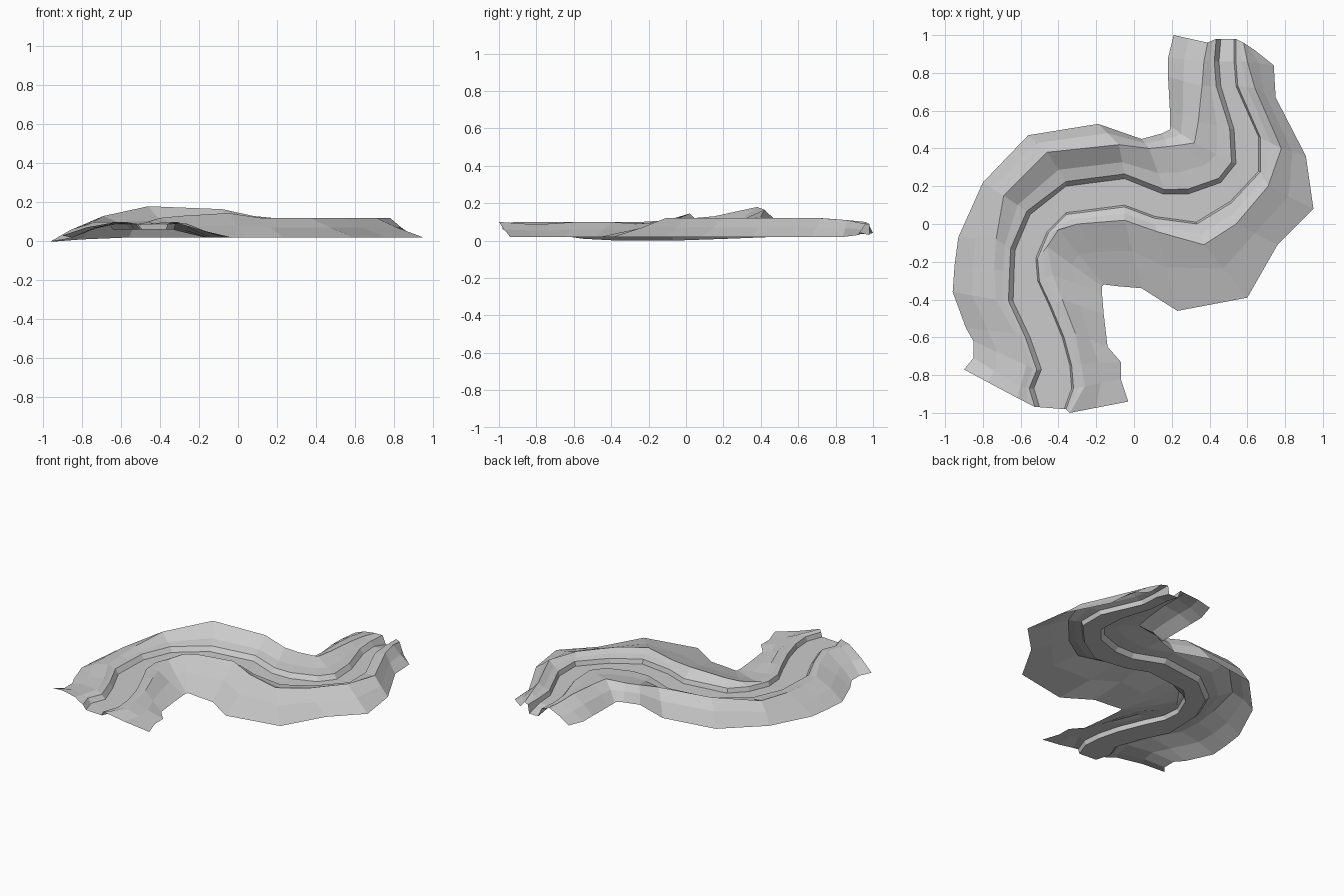
import bpy
import bmesh
from mathutils import Vector

old_cube = bpy.data.objects.get("Cube")
if old_cube:
    bpy.data.objects.remove(old_cube, do_unlink=True)

LIP_HEIGHT = 0.09
BED_HEIGHT = 0.06


def rail(points, height=0.0):
    """Turn plan points in hundredths into vectors; height is used if none is given."""
    result = []
    for point in points:
        z = point[2] / 100 if len(point) > 2 else height
        result.append(Vector((point[0] / 100, point[1] / 100, z)))
    return result


def between(start_rail, end_rail, across, rise):
    """Rail between two others, with separate blends in plan and in height."""
    result = []
    for start, end in zip(start_rail, end_rail):
        point = start.lerp(end, across)
        point.z = start.z + (end.z - start.z) * rise
        result.append(point)
    return result


def widened(inner_rail, opposite_rail, distance, height):
    """Rail pushed away from the opposite bank, at the lip height."""
    result = []
    for inner, opposite in zip(inner_rail, opposite_rail):
        direction = inner - opposite
        direction.z = 0
        point = inner + direction.normalized() * distance
        point.z = height
        result.append(point)
    return result


def loft(name, rails, material):
    """Join neighbouring rails with flat quads into one open sheet."""
    mesh = bpy.data.meshes.new(name)
    bm = bmesh.new()
    rows = [[bm.verts.new(point) for point in points] for points in rails]
    for row, following in zip(rows, rows[1:]):
        for i in range(len(row) - 1):
            bm.faces.new((row[i], following[i], following[i + 1], row[i + 1]))
    bm.normal_update()
    bm.to_mesh(mesh)
    bm.free()
    mesh.materials.append(material)
    obj = bpy.data.objects.new(name, mesh)
    bpy.context.collection.objects.link(obj)
    return obj


# Plain grey ground colour
grey = bpy.data.materials.new("plain_grey")
grey.use_nodes = True
colour = (0.6, 0.6, 0.6, 1)
grey.diffuse_color = colour
grey.node_tree.nodes["Principled BSDF"].inputs["Base Color"].default_value = colour

# Outer foot and crest of the left bank, from the front end to the back end
left_foot = rail([
    (-90, -77, 3), (-85, -71, 2), (-85, -62, 2), (-89, -55, 1), (-96, -36, 0),
    (-95, -22, 0), (-93, -7, 0), (-80, 22, 1), (-56, 47, 2), (-19, 53, 2),
    (4, 45, 2), (15, 48, 2), (19, 50, 2), (19, 52, 2), (19, 60, 2),
    (18, 78, 3), (18, 88, 3), (21, 100, 4)])
left_crest = rail([
    (-62, -92, 10), (-60, -86, 10), (-57, -75, 10), (-63, -58, 10), (-73, -40, 10),
    (-74, -24, 10), (-73, -8, 11), (-69, 15, 13), (-46, 38, 18), (-8, 42, 16.5),
    (8, 40, 13), (18, 41, 12), (26, 42, 12), (32, 43, 12), (34, 54, 12),
    (36, 73, 12), (37, 86, 11), (39, 96, 10)])

# The two edges of the channel bed
bed_left = rail([
    (-50, -97), (-53, -87), (-49, -77), (-55, -60), (-64, -41), (-63.5, -26),
    (-63, -14), (-55, 5), (-36, 20), (-5, 24), (15, 16), (29, 16),
    (46, 22), (54, 32), (53, 50), (46, 73), (45, 86), (46, 98)], BED_HEIGHT)
bed_right = rail([
    (-37, -98), (-33, -87), (-34, -75), (-38, -60), (-45, -43), (-51, -30),
    (-52, -18), (-46, -4), (-36, 6), (-5, 10), (11, 4), (33, 1),
    (51, 12), (66, 28), (66, 46), (54, 73), (53, 86), (53, 98)], BED_HEIGHT)

# Crest and outer foot of the right bank
right_crest = rail([
    (-34, -100, 10), (-26, -86, 9), (-28, -74, 9), (-31, -58, 10), (-38, -40, 10),
    (-43, -27, 9), (-46, -12, 10), (-40, -3, 12), (-30, 0, 13), (-5, 2, 14.5),
    (12, -4, 12), (37, -11, 12), (54, 0, 12), (71, 20, 12), (78, 40, 12),
    (64, 72, 12), (60, 86, 11), (58, 96, 9)])
right_foot = rail([
    (-3, -94, 2), (-7, -82, 2), (-7, -73, 2), (-14, -65, 2), (-16, -48, 2),
    (-17, -36, 2), (-17, -33, 2), (-16, -32, 2), (-8, -33, 2), (4, -34, 2),
    (23, -46, 2), (60, -39, 2), (76, -11, 2), (95, 8, 2), (91, 36, 2),
    (75, 67, 2), (74, 84, 2), (64, 92, 3)])

# Rounded lips, then the bed spilling down at the back end
left_lip = widened(bed_left, bed_right, 0.025, LIP_HEIGHT)
right_lip = widened(bed_right, bed_left, 0.01, LIP_HEIGHT)
for bed in (bed_left, bed_right):
    bed[-1].z = 0.03

# Whole winding embankment with its sunken channel
loft("winding_embankment", [
    left_foot,
    between(left_foot, left_crest, 0.45, 0.6),
    left_crest,
    between(left_crest, left_lip, 0.6, 0.8),
    left_lip,
    bed_left,
    bed_right,
    right_lip,
    between(right_lip, right_crest, 0.5, 0.35),
    right_crest,
    between(right_crest, right_foot, 0.45, 0.5),
    right_foot,
], grey)
